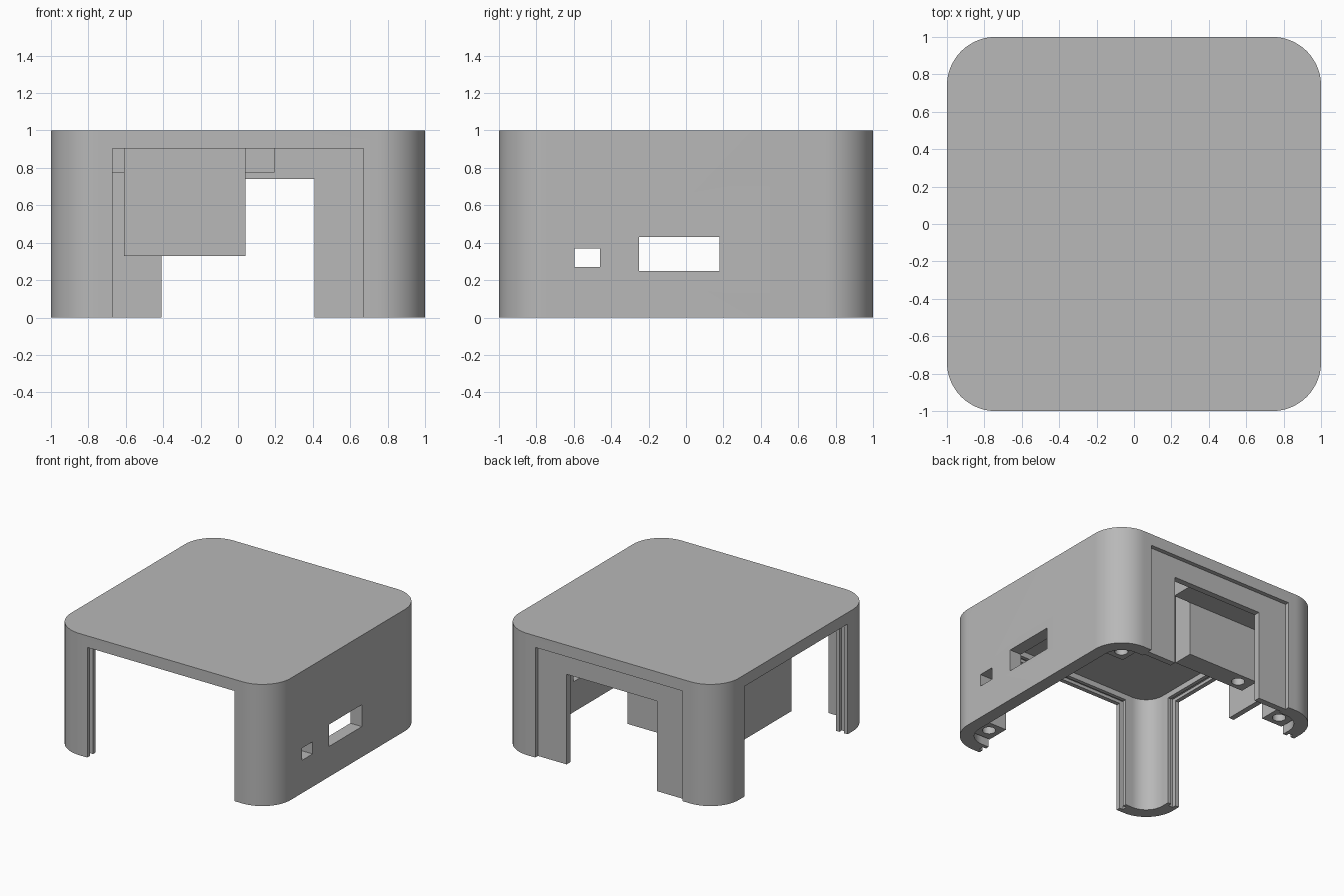
import bpy, bmesh, math

cube = bpy.data.objects.get("Cube")
if cube:
    bpy.data.objects.remove(cube, do_unlink=True)

grey = bpy.data.materials.new("plain grey")
grey.use_nodes = True
grey.diffuse_color = (0.48, 0.48, 0.48, 1)
grey.node_tree.nodes["Principled BSDF"].inputs["Base Color"].default_value = (0.48, 0.48, 0.48, 1)


def add_object(name, bm):
    bmesh.ops.recalc_face_normals(bm, faces=bm.faces)
    mesh = bpy.data.meshes.new(name)
    bm.to_mesh(mesh)
    bm.free()
    mesh.materials.append(grey)
    obj = bpy.data.objects.new(name, mesh)
    bpy.context.collection.objects.link(obj)
    return obj


def box(name, xs, ys, zs):
    bm = bmesh.new()
    bmesh.ops.create_cube(bm, size=1)
    for v in bm.verts:
        for i, (lo, hi) in enumerate((xs, ys, zs)):
            v.co[i] = hi if v.co[i] > 0 else lo
    return add_object(name, bm)


def rounded_block(name, half, radius, z0, z1, steps=20):
    """Square prism with rounded vertical edges."""
    bm = bmesh.new()
    ring = []
    for corner in range(4):
        mid = math.radians(45 + 90 * corner)
        cx = math.copysign(half - radius, math.cos(mid))
        cy = math.copysign(half - radius, math.sin(mid))
        for i in range(steps + 1):
            a = math.radians(90 * (corner + i / steps))
            ring.append(bm.verts.new((cx + radius * math.cos(a), cy + radius * math.sin(a), z0)))
    face = bm.faces.new(ring)
    top = bmesh.ops.extrude_face_region(bm, geom=[face])["geom"]
    for v in top:
        if isinstance(v, bmesh.types.BMVert):
            v.co.z = z1
    return add_object(name, bm)


def cylinder(name, x, y, z0, z1, radius):
    bm = bmesh.new()
    bmesh.ops.create_cone(bm, cap_ends=True, segments=24, radius1=radius, radius2=radius, depth=z1 - z0)
    bmesh.ops.translate(bm, verts=bm.verts, vec=(x, y, (z0 + z1) / 2))
    return add_object(name, bm)


def cut(obj, cutters):
    """Subtract the cutters from the object and remove them."""
    for c in cutters:
        mod = obj.modifiers.new("cut", 'BOOLEAN')
        mod.operation = 'DIFFERENCE'
        mod.solver = 'EXACT'
        mod.object = c
    deps = bpy.context.evaluated_depsgraph_get()
    deps.update()
    mesh = bpy.data.meshes.new_from_object(obj.evaluated_get(deps))
    obj.modifiers.clear()
    obj.data = mesh
    for c in cutters:
        bpy.data.objects.remove(c, do_unlink=True)


def smooth(obj):
    bpy.ops.object.select_all(action='DESELECT')
    obj.select_set(True)
    bpy.context.view_layer.objects.active = obj
    bpy.ops.object.shade_smooth_by_angle(angle=math.radians(30))


OPEN, TOP = 0.67, 0.905           # half width and height of side openings
GROOVE = (0.925, 0.965)           # panel slot depth range
BELOW = -0.1
span, slot = (-OPEN, OPEN), (-0.7, 0.7)


def flip(r):
    return (-r[1], -r[0])


# Hollow shell with three side openings, panel grooves and two port holes
shell = rounded_block("shell", 1, 0.26, 0, 1)
cut(shell, [
    rounded_block("cavity_cutter", 0.895, 0.16, BELOW, 0.95),
    box("front_cutter", span, (-1.1, -0.8), (BELOW, TOP)),
    box("back_cutter", span, (0.8, 1.1), (BELOW, TOP)),
    box("side_cutter", (-1.1, -0.8), span, (BELOW, TOP)),
    box("front_groove_cutter", slot, flip(GROOVE), (BELOW, 0.93)),
    box("side_groove_cutter", flip(GROOVE), slot, (BELOW, 0.93)),
    box("small_port_cutter", (0.8, 1.1), (-0.595, -0.46), (0.27, 0.37)),
    box("large_port_cutter", (0.8, 1.1), (-0.25, 0.18), (0.25, 0.43)),
])
smooth(shell)

# Recessed back panel with its notch
back_panel = box("back_panel", (-0.69, 0.69), (0.915, 0.965), (0, 0.92))
cut(back_panel, [box("notch_cutter", (-0.41, 0.41), (0.8, 1.1), (BELOW, 0.74))])

# Partial panel in the right opening
box("side_panel", flip((0.92, 0.965)), (0.01, 0.69), (0.44, 0.92))

# Hanging block with screw hole, and the ledge behind it
block = box("hanging_block", (-0.61, 0.04), (0.53, 0.70), (0.33, 0.96))
cut(block, [cylinder("hole_cutter", -0.5, 0.615, 0.2, 0.6, 0.05)])
smooth(block)
box("ledge", (-0.9, 0.195), (0.70, 0.92), (0.775, 0.96))

# Screw posts in three corners
for name, sx, sy in (("front_left", 1, -1), ("back_left", 1, 1), ("back_right", -1, 1)):
    xs, ys = ((0.68, 0.87) if s > 0 else (-0.87, -0.68) for s in (sx, sy))
    post = box(name + "_screw_post", xs, ys, (0.05, 0.96))
    cut(post, [cylinder("hole_cutter", 0.77 * sx, 0.77 * sy, BELOW, 0.4, 0.05)])
    smooth(post)
